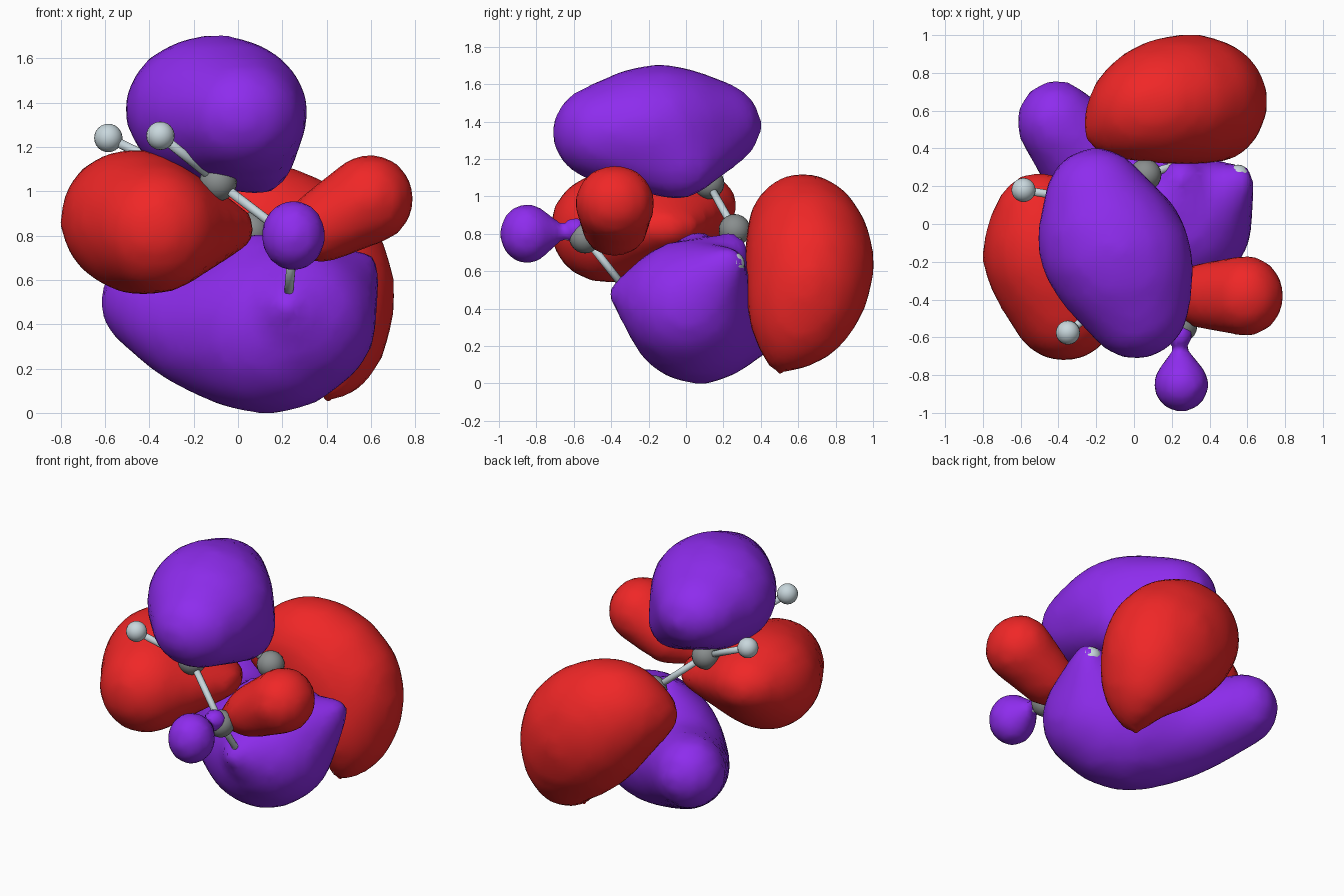
import bpy, bmesh, math
from mathutils import Vector

if "Cube" in bpy.data.objects:
    bpy.data.objects.remove(bpy.data.objects["Cube"])


def material(name, rgb):
    m = bpy.data.materials.new(name)
    m.diffuse_color = (*rgb, 1)
    m.use_nodes = True
    m.node_tree.nodes["Principled BSDF"].inputs["Base Color"].default_value = m.diffuse_color
    return m


PURPLE = material("purple", (0.27, 0.025, 0.85))
RED = material("red", (0.87, 0.02, 0.02))
PALE = material("pale", (0.58, 0.68, 0.72))
GREY = material("grey", (0.25, 0.27, 0.27))


def finish(name, bm, mat):
    me = bpy.data.meshes.new(name)
    bm.to_mesh(me)
    bm.free()
    me.materials.append(mat)
    for p in me.polygons:
        p.use_smooth = True
    ob = bpy.data.objects.new(name, me)
    bpy.context.collection.objects.link(ob)
    return ob


def ball(x, y, z, rx, ry=None, rz=None):
    return Vector((x, y, z, rx, ry or rx, rz or rx))


def ball_points(b, n=130):
    for i in range(n):
        h = 1 - 2 * (i + 0.5) / n
        s, a = math.sqrt(1 - h * h), i * 2.399963
        yield (b[0] + b[3] * s * math.cos(a), b[1] + b[4] * s * math.sin(a), b[2] + b[5] * h)


def spline(balls, steps=3):
    """Extra balls along a smooth curve through the given ones."""
    p = [2 * balls[0] - balls[1]] + balls + [2 * balls[-1] - balls[-2]]
    out = []
    for a, b, c, d in zip(p, p[1:], p[2:], p[3:]):
        for i in range(steps):
            t = i / steps
            out.append(0.5 * (2 * b + (c - a) * t + (2 * a - 5 * b + 4 * c - d) * t * t
                              + (3 * b - a - 3 * c + d) * t ** 3))
    return out + [balls[-1]]


def chain(balls):
    return [list(pair) for pair in zip(balls, balls[1:])]


def lobe(name, mat, hulls, voxel=0.05, smooth=4):
    """Union of convex hulls wrapped round groups of balls."""
    bm = bmesh.new()
    for balls in hulls:
        vs = [bm.verts.new(p) for b in balls for p in ball_points(b)]
        bmesh.ops.convex_hull(bm, input=vs)
        loose = [v for v in bm.verts if not v.link_faces]
        bmesh.ops.delete(bm, geom=loose, context='VERTS')
    bmesh.ops.recalc_face_normals(bm, faces=bm.faces)
    ob = finish(name, bm, mat)
    r = ob.modifiers.new("remesh", 'REMESH')
    r.mode, r.voxel_size, r.use_smooth_shade = 'VOXEL', voxel, True
    s = ob.modifiers.new("smooth", 'SMOOTH')
    s.factor, s.iterations = 0.5, smooth


# Big top lobe
top = [ball(-0.20, 0.11, 1.38, .28, .30, .25), ball(-0.10, -0.15, 1.365, .405, .34, .345),
       ball(0.01, -0.42, 1.34, .29, .30, .27)]
lobe("top_lobe", PURPLE, [spline(top) + [ball(0.09, -0.05, 1.18, .17, .22, .20)]])

# Left lobe, pointing to the centre
left = [ball(-0.50, 0.02, 0.95, .25, .26, .20), ball(-0.46, -0.18, 0.87, .345, .31, .325),
        ball(-0.37, -0.44, 0.83, .29, .29, .295)]
lobe("left_lobe", RED, [spline(left) + [ball(-0.04, -0.12, 0.83, .12, .19, .11)]])

# Back lobe, a curved drop
back = [ball(0.42, 0.50, 0.12, .075), ball(0.44, 0.61, 0.38, .24, .28, .29),
        ball(0.29, 0.66, 0.63, .40, .35, .39), ball(0.10, 0.62, 0.79, .34, .30, .34),
        ball(-0.06, 0.52, 0.80, .215, .18, .20)]
lobe("back_lobe", RED, chain(spline(back)))

# Bottom lobe, a bean curling to the back left, with a peak and small corners
bean = [ball(0.28, 0.01, 0.42, .35, .36, .35), ball(0.13, 0.07, 0.375, .38, .36, .385),
        ball(-0.14, 0.25, 0.38, .31, .28, .29), ball(-0.41, 0.54, 0.50, .215, .225, .225)]
corners = [[bean[0], ball(0.56, 0.23, 0.65, .085)],
           [bean[0], ball(0.22, -0.325, 0.48, .09)],
           [bean[1], ball(0.10, 0.06, 0.72, .10)],
           [bean[0], ball(0.25, 0.25, 0.72, .09)]]
lobe("bottom_lobe", PURPLE, chain(spline(bean)) + corners)

# Small right lobe
lobe("right_lobe", RED, chain([
    ball(0.595, -0.38, 0.965, .20, .215, .205), ball(0.38, -0.38, 0.84, .17, .18, .165),
    ball(0.22, -0.41, 0.76, .07)]), voxel=0.045, smooth=2)

# Small front lobe with a thin neck
lobe("front_lobe", PURPLE, chain([
    ball(0.25, -0.85, 0.80, .145, .145, .16), ball(0.245, -0.66, 0.81, .03),
    ball(0.24, -0.59, 0.82, .07)]), voxel=0.03, smooth=1)


# Atoms
def atom(name, pos, r, mat):
    bm = bmesh.new()
    bmesh.ops.create_uvsphere(bm, u_segments=20, v_segments=12, radius=r)
    finish(name, bm, mat).location = pos


# Bonds
def bond(name, a, b):
    d = Vector(b) - Vector(a)
    bm = bmesh.new()
    bmesh.ops.create_cone(bm, cap_ends=True, segments=12, radius1=.021,
                          radius2=.021, depth=d.length)
    ob = finish(name, bm, PALE)
    ob.location = (Vector(a) + Vector(b)) / 2
    ob.rotation_mode = 'QUATERNION'
    ob.rotation_quaternion = d.to_track_quat('Z', 'Y')


# Chain of five large atoms, each with its small atoms
skeleton = [
    ((0.25, -0.54, 0.78), [(0.225, -0.32, 0.50), (0.25, -0.86, 0.80)]),
    ((-0.09, -0.36, 1.04), [(-0.35, -0.575, 1.25)]),
    ((-0.23, 0.12, 1.07), [(-0.585, 0.18, 1.24)]),
    ((0.06, 0.26, 0.82), []),
    ((0.345, 0.35, 0.54), [(0.55, 0.25, 0.64), (0.42, 0.49, 0.15)])]
for i, (c, ends) in enumerate(skeleton, 1):
    atom(f"large_atom_{i}", c, .085, GREY)
    if i > 1:
        bond(f"main_bond_{i - 1}", skeleton[i - 2][0], c)
    for j, e in enumerate(ends, 1):
        atom(f"small_atom_{i}_{j}", e, .064, PALE)
        bond(f"small_bond_{i}_{j}", c, e)
